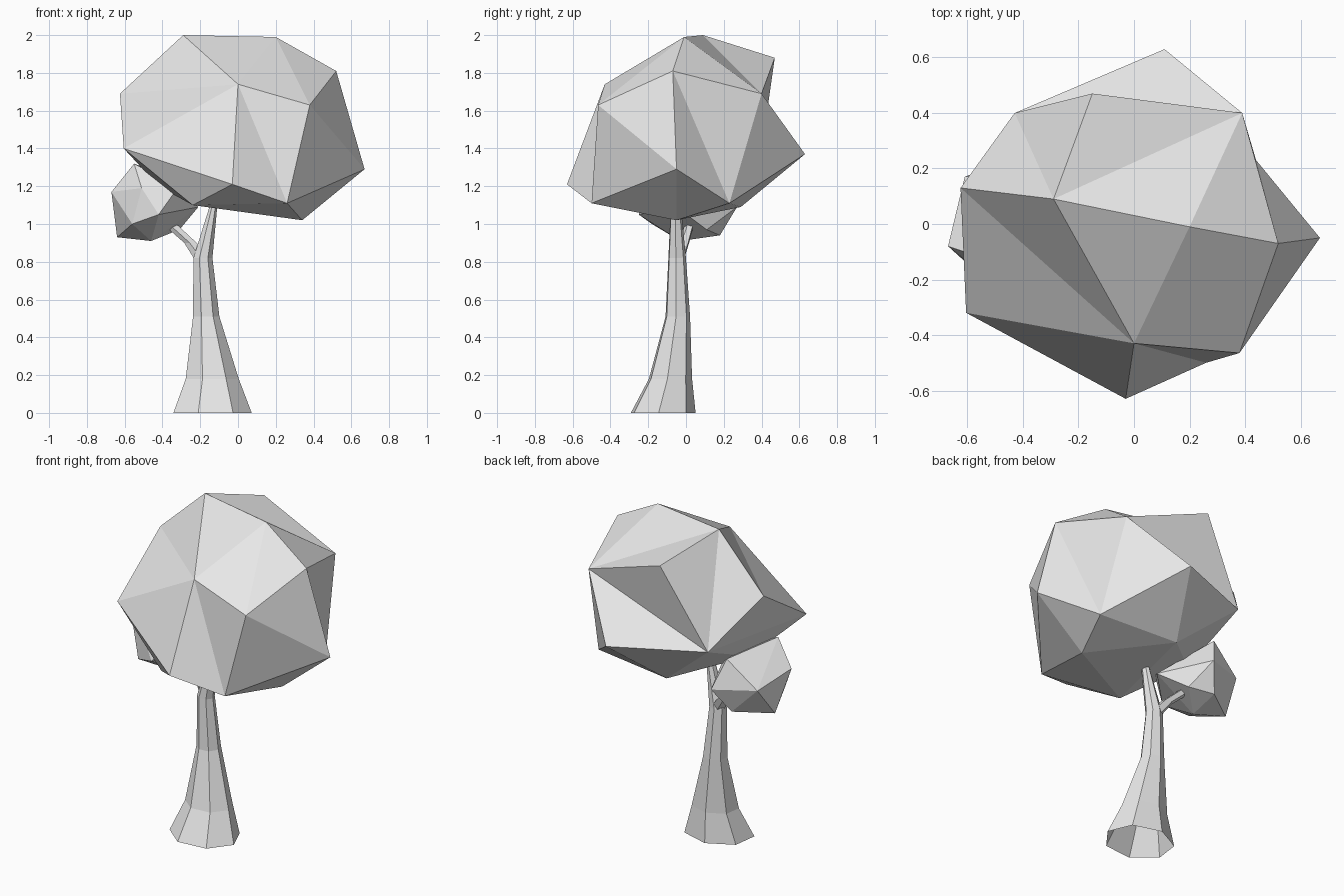
import bpy, bmesh, math
from mathutils import Vector

cube = bpy.data.objects.get("Cube")
if cube:
    bpy.data.objects.remove(cube, do_unlink=True)

grey = bpy.data.materials.new("plain grey")
grey.use_nodes = True
colour = (0.8, 0.8, 0.8, 1)
grey.diffuse_color = colour
grey.node_tree.nodes["Principled BSDF"].inputs["Base Color"].default_value = colour


def finish(bm, name):
    mesh = bpy.data.meshes.new(name)
    bm.to_mesh(mesh)
    bm.free()
    mesh.materials.append(grey)
    obj = bpy.data.objects.new(name, mesh)
    bpy.context.collection.objects.link(obj)


def hull(points):
    bm = bmesh.new()
    for p in points:
        bm.verts.new(p)
    bmesh.ops.convex_hull(bm, input=bm.verts[:])
    loose = [v for v in bm.verts if not v.link_faces]
    bmesh.ops.delete(bm, geom=loose, context='VERTS')
    bmesh.ops.recalc_face_normals(bm, faces=bm.faces[:])
    return bm


def nearest(bm, point):
    return min(bm.verts, key=lambda v: (v.co - Vector(point)).length)


def flip_edge(bm, a, b):
    """Turn the diagonal between two corners, if there is one."""
    edge = bm.edges.get((nearest(bm, a), nearest(bm, b)))
    if edge:
        bmesh.ops.rotate_edges(bm, edges=[edge], use_ccw=False)


def tapered_tube(name, rings, sides):
    """Open tube; rings are (centre, x radius, y radius), bottom to top."""
    bm = bmesh.new()
    angles = [math.pi / 4 + math.tau * i / sides for i in range(sides)]
    loops = [[bm.verts.new((x + rx * math.cos(a), y + ry * math.sin(a), z))
              for a in angles] for (x, y, z), rx, ry in rings]
    for low, high in zip(loops, loops[1:]):
        for i in range(sides):
            j = (i + 1) % sides
            bm.faces.new((low[i], low[j], high[j], high[i]))
    finish(bm, name)


# Large faceted crown
peak, left_top = (-.29, .09, 2.0), (.52, -.07, 1.81)
front_top, left_front = (0, -.43, 1.74), (.38, -.465, 1.63)
back_left, back_right = (.39, .40, 1.69), (-.43, .40, 1.39)
right_front, left_tip = (-.605, -.32, 1.40), (.67, -.05, 1.29)
front_tip, back_low = (-.03, -.63, 1.21), (.08, .48, 1.37)
crown = hull([
    peak, left_top, front_top, left_front, back_left, back_right, right_front,
    left_tip, front_tip, back_low, (.20, -.01, 1.99), (-.625, .13, 1.69),
    (.26, -.50, 1.11), (.44, .23, 1.11), (-.24, -.41, 1.10),
    (-.07, .29, 1.09), (.34, -.05, 1.02), (-.42, -.03, 1.20)])
flip_edge(crown, left_front, front_tip)
flip_edge(crown, left_tip, back_left)
flip_edge(crown, peak, right_front)

# Two corners standing out at the back, with a crease between them
nearest(crown, back_low).co = (.11, .63, 1.37)
middle = (Vector(peak) + Vector(back_left) + Vector(back_right)) / 3
facet = min(crown.faces, key=lambda f: (f.calc_center_median() - middle).length)
poked = bmesh.ops.poke(crown, faces=[facet])
poked["verts"][0].co = (-.15, .47, 1.88)
finish(crown, "large_crown")

# Small leaf cluster on the branch
finish(hull([
    (-.64, .04, .93), (-.67, -.08, 1.17), (-.44, .18, .94), (-.46, -.03, .91),
    (-.56, -.18, 1.0), (-.42, -.25, 1.05), (-.51, -.21, 1.19), (-.55, -.12, 1.32),
    (-.32, -.2, 1.19), (-.61, .17, 1.11), (-.42, .2, 1.27), (-.36, .27, 1.09),
    (-.31, .11, .97), (-.21, -.05, 1.09)]), "small_crown")

# Flared trunk and side branch
tapered_tube("trunk", [
    ((-.14, -.125, 0), .214, .177), ((-.14, -.085, .18), .145, .118),
    ((-.17, -.045, .51), .072, .067), ((-.187, -.048, .82), .052, .048),
    ((-.125, -.055, 1.12), .018, .026)], 7)
tapered_tube("branch", [
    ((-.19, -.04, .82), .045, .035), ((-.25, -.01, .9), .035, .03),
    ((-.36, .02, 1.0), .038, .025)], 5)
